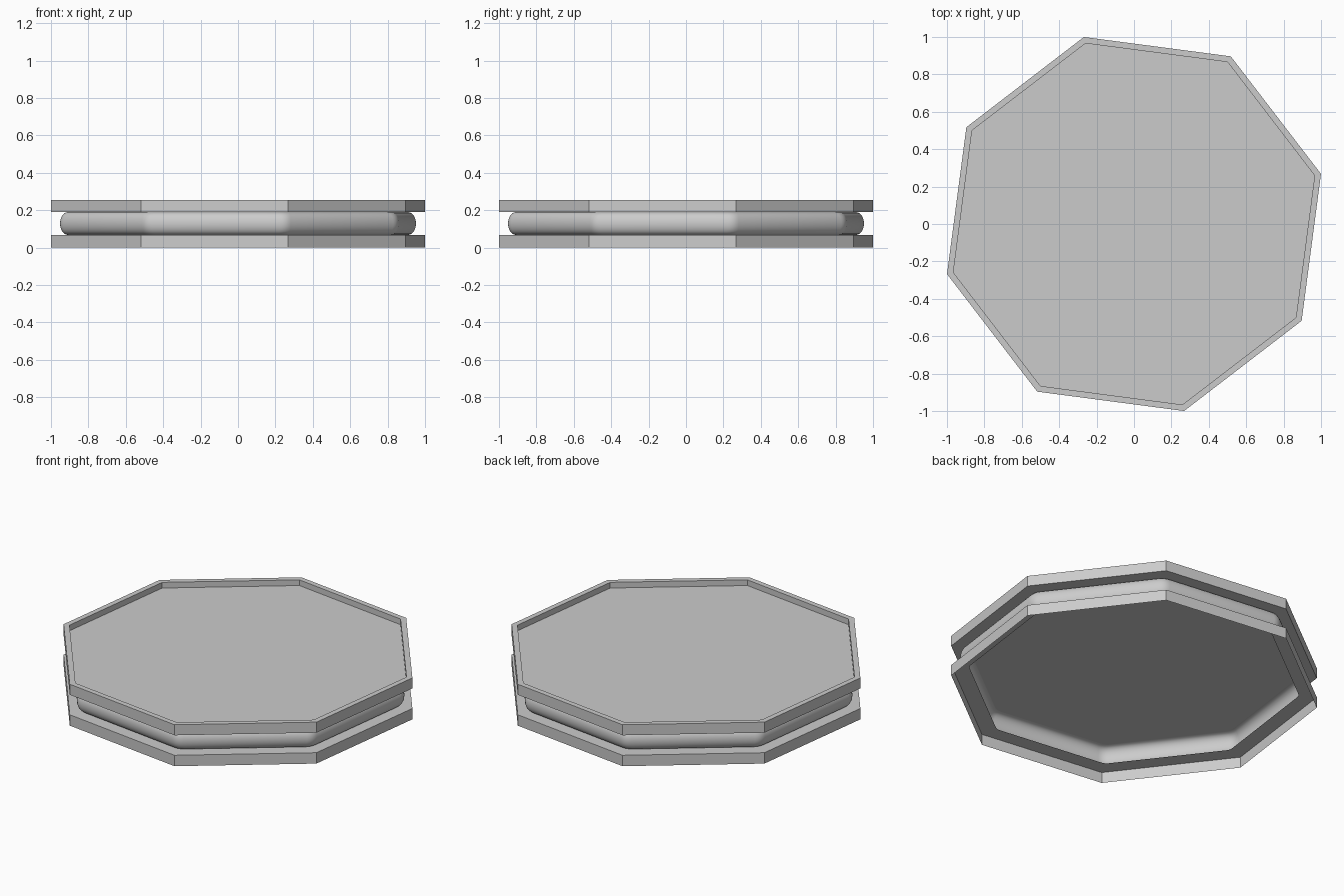
import bpy, bmesh
from math import sin, cos, pi, radians

if "Cube" in bpy.data.objects:
    bpy.data.objects.remove(bpy.data.objects["Cube"])

START = radians(15)      # rotation of the octagon
APO = cos(pi / 8)


def octagon(r, z):
    return [(r * cos(START + k * pi / 4), r * sin(START + k * pi / 4), z) for k in range(8)]


def rounded_octagon(r, z, fillet=0.08, steps=4):
    pts = []
    rc = r - fillet / APO            # centres of the corner arcs
    for k in range(8):
        a = START + k * pi / 4
        for i in range(steps + 1):
            b = a - pi / 8 + pi / 4 * i / steps
            pts.append((rc * cos(a) + fillet * cos(b), rc * sin(a) + fillet * sin(b), z))
    return pts


def loft(name, rings, cap_start=False, cap_end=False):
    bm = bmesh.new()
    loops = [[bm.verts.new(p) for p in ring] for ring in rings]
    n = len(loops[0])
    for a, b in zip(loops, loops[1:]):
        for i in range(n):
            j = (i + 1) % n
            bm.faces.new((a[i], a[j], b[j], b[i]))
    if cap_start:
        bm.faces.new(loops[0][::-1])
    if cap_end:
        bm.faces.new(loops[-1])
    me = bpy.data.meshes.new(name)
    bm.to_mesh(me)
    bm.free()
    ob = bpy.data.objects.new(name, me)
    bpy.context.collection.objects.link(ob)
    return ob


# upper tray: closed slab with a shallow recess on top
loft("upper_tray", [octagon(r, z) for r, z in
     [(1.035, 0.19), (1.035, 0.255), (1.0, 0.255), (1.0, 0.22)]], True, True)

# lower frame: thin skirt with a flat ledge, open in the middle and below
loft("lower_frame", [octagon(r, z) for r, z in
     [(1.035, 0.0), (1.035, 0.067), (0.935, 0.067)]])

# bulging soft wall between the two
rings = []
for i in range(13):
    t = -pi / 2 + pi * i / 12
    bulge = 0.052 * max(cos(t), 0) ** 0.8
    rings.append(rounded_octagon(0.937 + bulge, 0.1285 + 0.0615 * sin(t)))
wall = loft("bulging_wall", rings)
for p in wall.data.polygons:
    p.use_smooth = True
